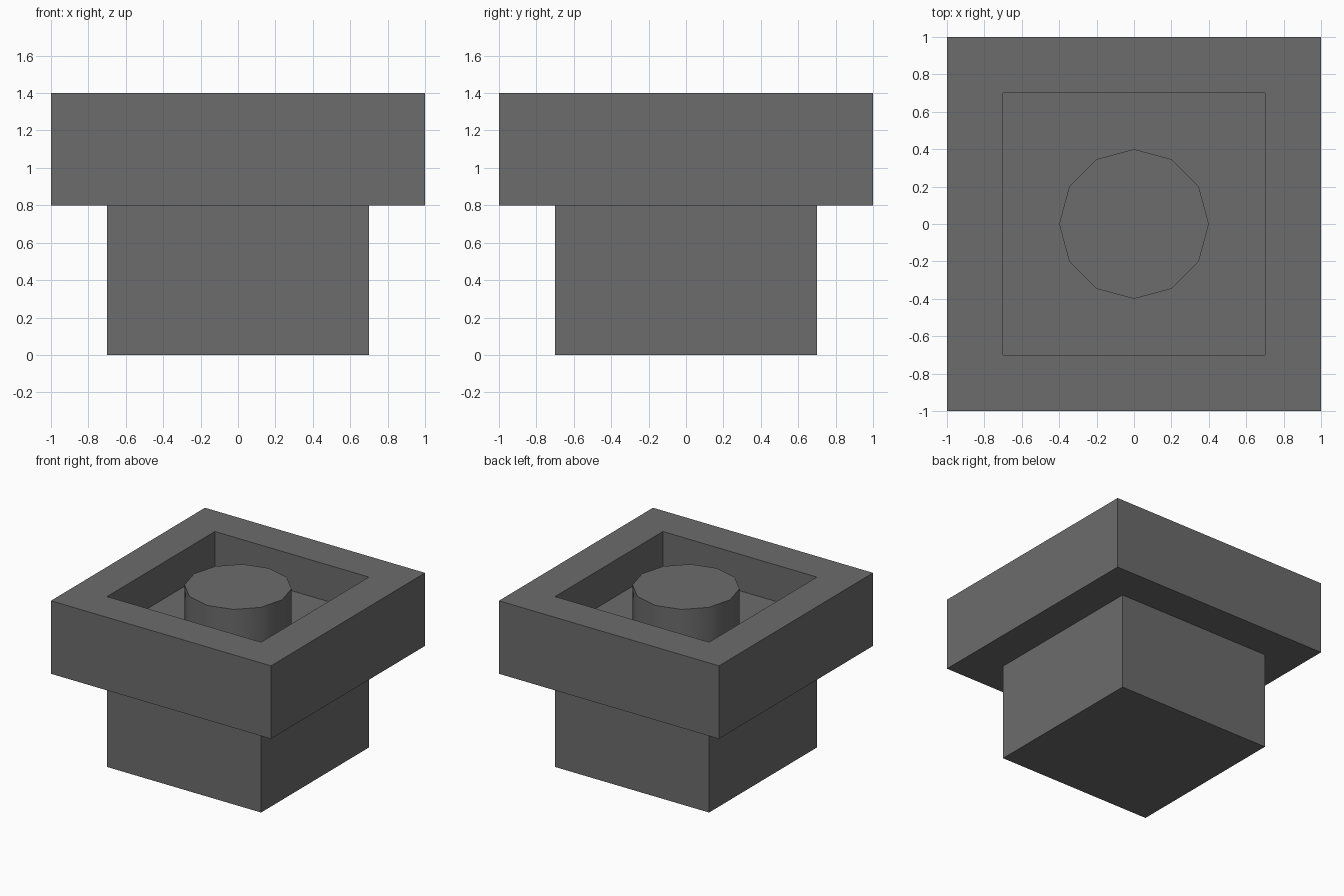
import bpy
import bmesh
import math
from mathutils import Matrix

if "Cube" in bpy.data.objects:
    bpy.data.objects.remove(bpy.data.objects["Cube"])

grey = bpy.data.materials.new("dark grey")
grey.diffuse_color = (0.15, 0.15, 0.15, 1.0)
grey.use_nodes = True
grey.node_tree.nodes["Principled BSDF"].inputs["Base Color"].default_value = grey.diffuse_color


def finish(name, bm):
    """Turn a bmesh into a named, coloured object."""
    bmesh.ops.recalc_face_normals(bm, faces=bm.faces[:])
    mesh = bpy.data.meshes.new(name)
    bm.to_mesh(mesh)
    bm.free()
    mesh.materials.append(grey)
    obj = bpy.data.objects.new(name, mesh)
    bpy.context.collection.objects.link(obj)
    return obj


def box(half, z0, z1):
    """Square block between two heights."""
    bm = bmesh.new()
    m = Matrix.Translation((0, 0, (z0 + z1) / 2)) @ Matrix.Diagonal((2 * half, 2 * half, z1 - z0, 1))
    bmesh.ops.create_cube(bm, size=1, matrix=m)
    return bm


# Lower block
finish("base_block", box(0.7, 0.0, 0.8))

# Wide upper block with a square recess sunk into its top
bm = box(1.0, 0.8, 1.4)
top = max(bm.faces, key=lambda f: f.calc_center_median().z)
bmesh.ops.inset_region(bm, faces=[top], thickness=0.3, use_even_offset=True)
floor = bmesh.ops.extrude_face_region(bm, geom=[top])["geom"]
verts = [v for v in floor if isinstance(v, bmesh.types.BMVert)]
bmesh.ops.translate(bm, verts=verts, vec=(0, 0, -0.3))
if top.is_valid:
    bmesh.ops.delete(bm, geom=[top], context='FACES_ONLY')
finish("recessed_top", bm)

# Twelve-sided peg standing in the recess, level with the rim
bm = bmesh.new()
bmesh.ops.create_cone(bm, cap_ends=True, segments=12, radius1=0.4, radius2=0.4,
                      depth=0.3, matrix=Matrix.Translation((0, 0, 1.25)))
for f in bm.faces:
    f.smooth = len(f.verts) == 4
for e in bm.edges:
    e.smooth = all(len(f.verts) == 4 for f in e.link_faces)
finish("centre_peg", bm)
